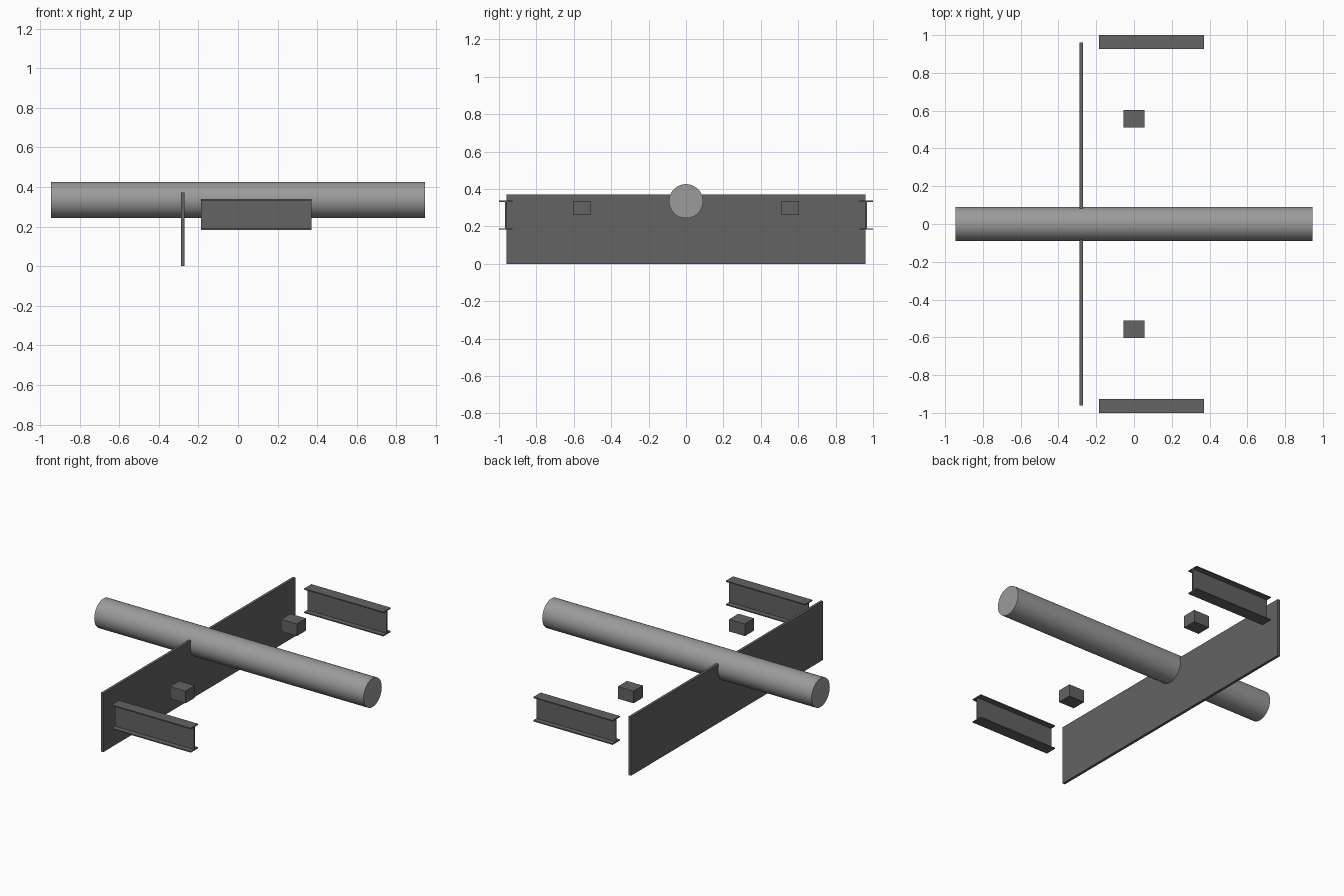
import bpy, bmesh
from math import pi

if "Cube" in bpy.data.objects:
    bpy.data.objects.remove(bpy.data.objects["Cube"])


def material(name, v):
    mat = bpy.data.materials.new(name)
    mat.diffuse_color = (v, v, v, 1)
    mat.use_nodes = True
    mat.node_tree.nodes["Principled BSDF"].inputs["Base Color"].default_value = mat.diffuse_color
    return mat


dark = material("dark_grey", 0.125)
mid = material("mid_grey", 0.33)


def box(name, xr, yr, zr):
    bpy.ops.mesh.primitive_cube_add(size=1, location=[sum(r) / 2 for r in (xr, yr, zr)])
    ob = bpy.context.object
    ob.name = name
    ob.scale = [r[1] - r[0] for r in (xr, yr, zr)]
    bpy.ops.object.transform_apply(location=False, rotation=False, scale=True)
    ob.data.materials.append(dark)
    return ob


def h_beam(name, x0, x1, y, z0, z1, half_width, t):
    # H-shaped profile extruded along x
    w, h = half_width, t / 2
    half = [(w, z0), (w, z0 + t), (h, z0 + t), (h, z1 - t), (w, z1 - t), (w, z1)]
    profile = half + [(-a, b) for a, b in reversed(half)]
    bm = bmesh.new()
    face = bm.faces.new([bm.verts.new((x0, y + a, b)) for a, b in profile])
    ext = bmesh.ops.extrude_face_region(bm, geom=[face])
    verts = [v for v in ext["geom"] if isinstance(v, bmesh.types.BMVert)]
    bmesh.ops.translate(bm, verts=verts, vec=(x1 - x0, 0, 0))
    bmesh.ops.recalc_face_normals(bm, faces=bm.faces)
    mesh = bpy.data.meshes.new(name)
    bm.to_mesh(mesh)
    bm.free()
    mesh.materials.append(dark)
    ob = bpy.data.objects.new(name, mesh)
    bpy.context.collection.objects.link(ob)
    return ob


# Long horizontal tube
bpy.ops.mesh.primitive_cylinder_add(vertices=48, radius=0.091, depth=1.888,
                                    location=(0, 0, 0.335), rotation=(0, pi / 2, 0))
tube = bpy.context.object
tube.name = "main_cylinder"
tube.data.materials.append(mid)
bpy.ops.object.shade_smooth_by_angle()

# Upright cross plate
box("cross_plate", (-0.288, -0.271), (-0.961, 0.961), (0, 0.372))

# Mirrored blocks and side beams
for side, s in (("left", -1), ("right", 1)):
    box(side + "_block", (-0.055, 0.055), sorted((s * 0.511, s * 0.604)), (0.26, 0.337))
    h_beam(side + "_beam", -0.186, 0.37, s * 0.9635, 0.183, 0.338, 0.0365, 0.007)
